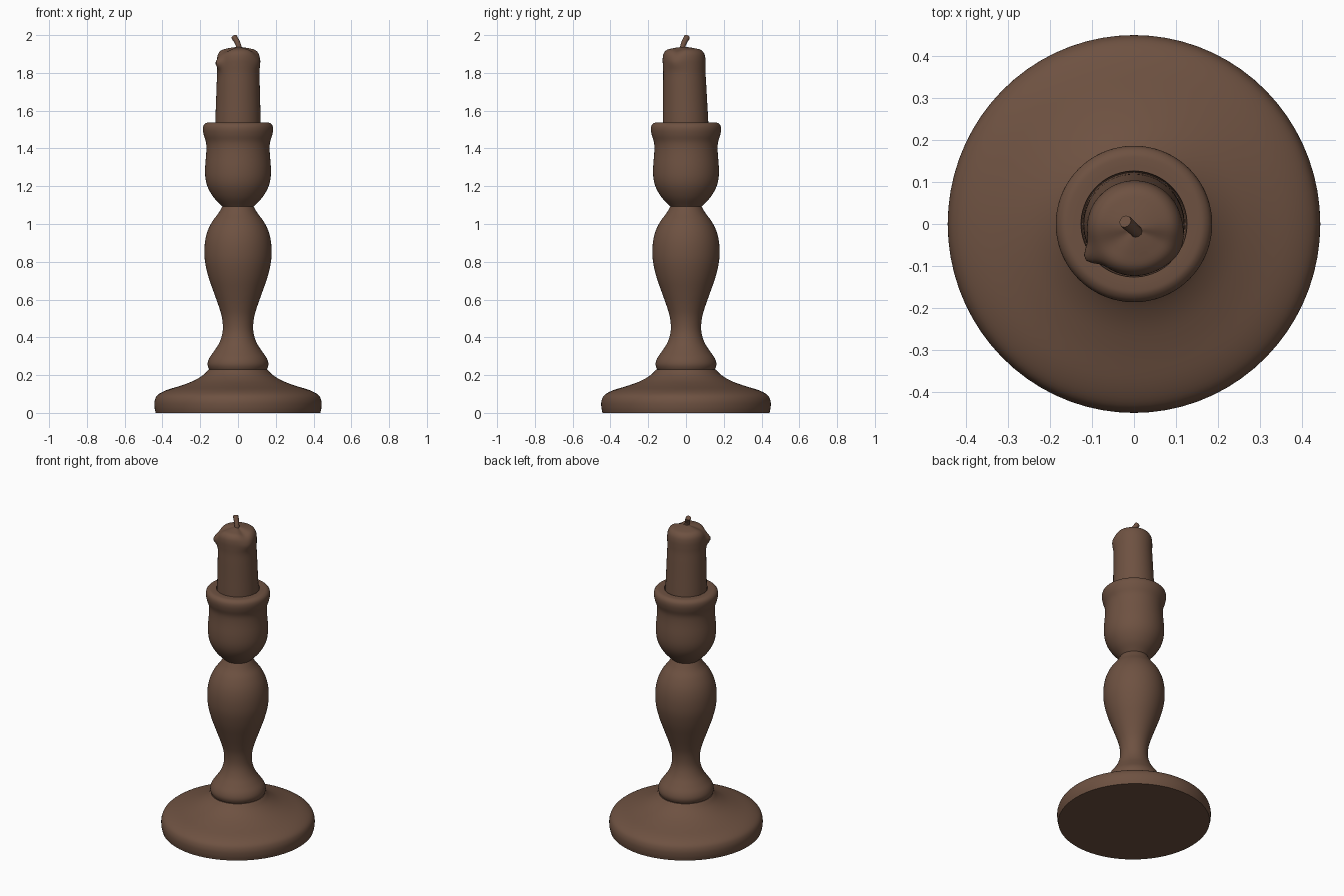
import bpy, bmesh, math
from mathutils import Vector

if "Cube" in bpy.data.objects:
    bpy.data.objects.remove(bpy.data.objects["Cube"])

brown = bpy.data.materials.new("dark brown")
brown.diffuse_color = (0.155, 0.083, 0.053, 1)
brown.use_nodes = True
brown.node_tree.nodes["Principled BSDF"].inputs["Base Color"].default_value = brown.diffuse_color


def smooth(pts, n=4):
    """Catmull-Rom curve through the given points."""
    v = [Vector(p) for p in pts]
    v = [2 * v[0] - v[1]] + v + [2 * v[-1] - v[-2]]
    out = []
    for a, b, c, d in zip(v, v[1:], v[2:], v[3:]):
        for i in range(n):
            t = i / n
            out.append(0.5 * (2 * b + (c - a) * t + (2 * a - 5 * b + 4 * c - d) * t * t
                              + (3 * b - a - 3 * c + d) * t ** 3))
    return out + [v[-2]]


def skin(name, rings):
    """Join rings of points into a capped smooth tube."""
    bm = bmesh.new()
    loops = [[bm.verts.new(p) for p in ring] for ring in rings]
    n = len(loops[0])
    for lo, hi in zip(loops, loops[1:]):
        for i in range(n):
            j = (i + 1) % n
            bm.faces.new((lo[i], lo[j], hi[j], hi[i]))
    bm.faces.new(loops[0][::-1])
    bm.faces.new(loops[-1])
    bmesh.ops.recalc_face_normals(bm, faces=bm.faces)
    me = bpy.data.meshes.new(name)
    bm.to_mesh(me)
    bm.free()
    me.materials.append(brown)
    ob = bpy.data.objects.new(name, me)
    bpy.context.collection.objects.link(ob)
    bpy.context.view_layer.objects.active = ob
    bpy.ops.object.select_all(action='DESELECT')
    ob.select_set(True)
    bpy.ops.object.shade_smooth_by_angle(angle=math.radians(40))
    return ob


def lathe(name, profile, sy=1.0, n=72):
    ang = [2 * math.pi * i / n for i in range(n)]
    return skin(name, [[(r * math.cos(a), sy * r * math.sin(a), z) for a in ang]
                       for r, z in profile])


# wide foot
lathe("base", smooth([(.436, 0), (.442, .03), (.441, .065), (.425, .095), (.38, .12),
                      (.30, .145), (.235, .17), (.185, .2), (.155, .23)]), 1.014)

# turned stem
lathe("stem", smooth([(.14, .215), (.155, .235), (.161, .26), (.152, .29), (.128, .325),
                      (.102, .365), (.085, .41), (.08, .455), (.086, .51), (.102, .565),
                      (.127, .635), (.155, .715), (.173, .79), (.178, .85), (.174, .91),
                      (.16, .965), (.135, 1.015), (.105, 1.055), (.084, 1.09), (.08, 1.1)]))

# candle cup with a socket
cup = smooth([(.075, 1.085), (.09, 1.1), (.128, 1.14), (.158, 1.19), (.172, 1.24),
              (.174, 1.3), (.168, 1.38), (.169, 1.43), (.181, 1.47), (.186, 1.5),
              (.182, 1.522), (.168, 1.535), (.15, 1.538), (.126, 1.538)])
lathe("cup", cup + [Vector((.125, 1.53)), Vector((.122, 1.42))])


# candle: slightly leaning, with a wax drip at the front left of the rim
def bump(x, centre, width):
    return math.exp(-((x - centre) / width) ** 2)


def candle_ring(r, z, n=64):
    up = (z - 1.54) / 0.4
    ring = []
    for i in range(n):
        a = 2 * math.pi * i / n
        d_left = (a - math.radians(212) + math.pi) % (2 * math.pi) - math.pi
        d_right = (a - math.radians(335) + math.pi) % (2 * math.pi) - math.pi
        rim = bump(z, 1.86, .04)
        rr = r + rim * (.026 * bump(d_left, 0, .2) + .007 * bump(d_right, 0, .4))
        top = max(0, up - .7) / .3 * r / .115
        zz = z - top * (.025 * bump(d_left, 0, .45) + .02 * bump(d_right, 0, .35))
        ring.append((.002 * up + rr * math.cos(a), -.002 - .01 * up + rr * math.sin(a), zz))
    return ring


skin("candle", [candle_ring(r, z) for r, z in smooth([
    (.121, 1.42), (.12, 1.54), (.117, 1.64), (.114, 1.74), (.112, 1.8), (.113, 1.84),
    (.113, 1.875), (.107, 1.903), (.09, 1.922), (.06, 1.93), (.03, 1.935), (.01, 1.937)])])

# bent wick
wick = [((.006, -.018, 1.915), .017), ((.003, -.016, 1.945), .014), ((-.005, -.008, 1.965), .015),
        ((-.016, .002, 1.982), .016), ((-.021, .006, 1.993), .015)]
tilt = Vector((-.5, .45, 1)).normalized()
rings = []
for k, (c, r) in enumerate(wick):
    q = Vector((0, 0, 1)).rotation_difference(Vector((0, 0, 1)).lerp(tilt, k / 4))
    rings.append([Vector(c) + q @ Vector((r * math.cos(i * math.pi / 6),
                                          r * math.sin(i * math.pi / 6), 0)) for i in range(12)])
skin("wick", rings)
